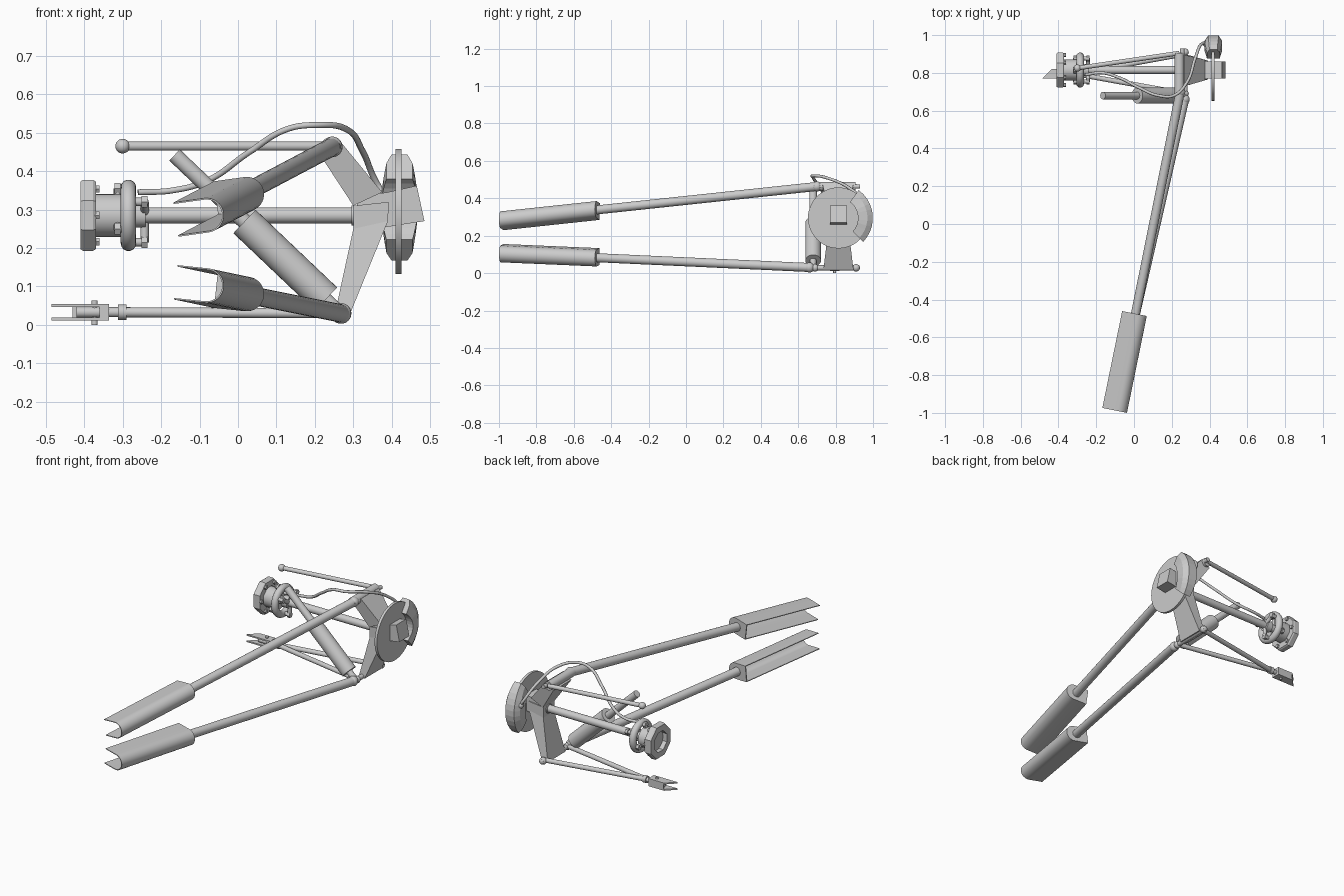
import bpy, bmesh, math
from mathutils import Vector, Matrix

if "Cube" in bpy.data.objects:
    bpy.data.objects.remove(bpy.data.objects["Cube"])


def finish(name, bm, smooth=True):
    bmesh.ops.recalc_face_normals(bm, faces=bm.faces)
    me = bpy.data.meshes.new(name)
    bm.to_mesh(me)
    bm.free()
    ob = bpy.data.objects.new(name, me)
    bpy.context.collection.objects.link(ob)
    if smooth:
        bpy.ops.object.select_all(action='DESELECT')
        ob.select_set(True)
        bpy.context.view_layer.objects.active = ob
        bpy.ops.object.shade_smooth_by_angle(angle=math.radians(35))
    return ob


def rod(name, a, b, r, n=24):
    a, b = Vector(a), Vector(b)
    bm = bmesh.new()
    rot = Vector((0, 0, 1)).rotation_difference(b - a).to_matrix().to_4x4()
    bmesh.ops.create_cone(bm, cap_ends=True, segments=n, radius1=r, radius2=r, depth=(b - a).length,
                          matrix=Matrix.Translation((a + b) / 2) @ rot)
    return finish(name, bm, n > 8)


def ball(name, c, r):
    bm = bmesh.new()
    bmesh.ops.create_uvsphere(bm, u_segments=20, v_segments=12, radius=r, matrix=Matrix.Translation(c))
    return finish(name, bm)


def loft(name, rings, closed=False, smooth=False):
    bm = bmesh.new()
    vs = [[bm.verts.new(p) for p in ring] for ring in rings]
    n = len(vs[0])
    pairs = list(zip(vs, vs[1:])) + ([(vs[-1], vs[0])] if closed else [])
    for p, q in pairs:
        for i in range(n):
            bm.faces.new((p[i], p[(i + 1) % n], q[(i + 1) % n], q[i]))
    if not closed:
        bm.faces.new(vs[0])
        bm.faces.new(vs[-1])
    return finish(name, bm, smooth)


def slab(x0, x1, y0, y1, z0, z1=None):
    z1 = z0 if z1 is None else z1
    return [(x0, y0, z0), (x1, y0, z1), (x1, y1, z1), (x0, y1, z0)]


YC, ZC = 0.815, 0.285

# Brake disc and caliper wrapped round its rear edge
rod('brake_disc', (0.41, YC, 0.295), (0.425, YC, 0.295), 0.163, 48)
arc = []
N = 10
for i in range(N + 1):
    a = math.radians(-44 + 98 * i / N)
    w = 0.034 + 0.012 * min(1, 3 * min(i, N - i) / N)
    arc.append([(0.42 + s * k, YC + r * math.cos(a), 0.295 + r * math.sin(a))
                for s, k, r in ((-1, w, 0.105), (1, w, 0.105), (1, w, 0.155),
                                (1, w * 0.6, 0.184), (-1, w * 0.6, 0.184), (-1, w, 0.155))])
loft('brake_caliper', arc)

# Upright: upper limb, lower limb and tilted stub axle box
loft('upright_upper', [slab(0.215, 0.268, 0.73, 0.895, 0.44, 0.475),
                       slab(0.30, 0.375, 0.76, 0.87, 0.31, 0.345)])
loft('upright_lower', [slab(0.30, 0.392, 0.765, 0.865, 0.31, 0.32),
                       slab(0.30, 0.39, 0.765, 0.865, 0.25, 0.27),
                       slab(0.25, 0.288, 0.735, 0.895, 0.02, 0.02)])
loft('stub_axle', [[(x, YC - 0.045, z0), (x, YC + 0.045, z0), (x, YC + 0.045, z1), (x, YC - 0.045, z1)]
                   for x, z0, z1 in ((0.31, 0.25, 0.333), (0.388, 0.255, 0.345), (0.485, 0.27, 0.31))]
     [:2] + [[(0.485, YC - 0.045, 0.27), (0.485, YC + 0.045, 0.27),
              (0.465, YC + 0.045, 0.362), (0.465, YC - 0.045, 0.362)]])

# Pivot bars through the upright ends
rod('upper_pivot', (0.24, 0.69, 0.463), (0.24, 0.905, 0.463), 0.025)
rod('upper_pivot_pin', (0.255, 0.68, 0.463), (0.255, 0.93, 0.463), 0.012)
rod('lower_pivot', (0.27, 0.665, 0.028), (0.27, 0.925, 0.028), 0.014)
for y in (0.69, 0.91):
    ball('lower_pivot_bush', (0.27, y, 0.028), 0.02)

# Drive shaft and flexible doughnut coupling
rod('drive_shaft', (-0.31, YC, ZC), (0.33, YC, ZC), 0.021)
rod('shaft_collar', (0.295, YC, ZC), (0.33, YC, ZC), 0.026)


def ring_pts(x, r, n, off=0.0):
    return [(x, YC + r * math.cos(2 * math.pi * (i + off) / n), ZC + r * math.sin(2 * math.pi * (i + off) / n))
            for i in range(n)]


loft('output_flange', [ring_pts(x, r, 8, 0.5) for x, r in
                       ((-0.41, 0.06), (-0.41, 0.095), (-0.403, 0.1), (-0.377, 0.1),
                        (-0.37, 0.095), (-0.37, 0.06))], closed=True)
rod('flange_hub', (-0.385, YC, ZC), (-0.305, YC, ZC), 0.056)
loft('rubber_coupling', [ring_pts(-0.285 + 0.02 * math.cos(t), 0.073 + 0.02 * math.sin(t), 36)
                         for t in [2 * math.pi * k / 14 for k in range(14)]], closed=True, smooth=True)
rod('coupling_hub', (-0.275, YC, ZC), (-0.24, YC, ZC), 0.032)
for i in range(6):
    a = math.radians(60 * i + 30)
    y, z = YC + 0.07 * math.cos(a), ZC + 0.07 * math.sin(a)
    x0, x1 = (-0.32, -0.285) if i % 2 else (-0.285, -0.235)
    rod('coupling_bolt', (x0, y, z), (x1, y, z), 0.011, 12)
    xe = -0.313 if i % 2 else -0.243
    rod('coupling_bolt_head', (xe - 0.008, y, z), (xe + 0.008, y, z), 0.017, 6)
    rod('spider_leg', (xe, YC, ZC), (xe, y, z), 0.011, 12)
    b = a + math.radians(30)
    y, z = YC + 0.079 * math.cos(b), ZC + 0.079 * math.sin(b)
    rod('flange_bolt', (-0.38, y, z), (-0.36, y, z), 0.011, 6)

# Upper lateral link
rod('upper_link', (-0.30, 0.825, 0.465), (0.24, 0.905, 0.465), 0.012)
ball('upper_link_ball', (-0.30, 0.825, 0.465), 0.019)

# Lower wishbone with fork bracket
apex = Vector((-0.31, 0.795, 0.033))
for y in (0.69, 0.90):
    rod('lower_wishbone_leg', apex, (0.27, y, 0.03), 0.013)
rod('wishbone_joint', (-0.345, 0.795, 0.033), (-0.28, 0.795, 0.033), 0.013)
rod('wishbone_collar', (-0.312, 0.795, 0.033), (-0.29, 0.795, 0.033), 0.02)
for z in (0.011, 0.047):
    plan = [(-0.485, 0.77), (-0.335, 0.77), (-0.335, 0.82), (-0.435, 0.82)]
    loft('fork_plate', [[(x, y, zz) for x, y in plan] for zz in (z, z + 0.008)])
loft('fork_web', [slab(-0.36, -0.335, 0.77, 0.82, z) for z in (0.012, 0.054)])
loft('fork_back', [slab(-0.43, -0.335, 0.812, 0.82, z) for z in (0.012, 0.054)])
rod('fork_tongue', (-0.42, 0.795, 0.033), (-0.34, 0.795, 0.033), 0.014)
rod('fork_pin', (-0.373, 0.795, 0.0), (-0.373, 0.795, 0.064), 0.008, 12)

# Damper
top, bot = Vector((-0.165, 0.68, 0.442)), Vector((0.268, 0.68, 0.03))
rod('damper_rod', top, top.lerp(bot, 0.6), 0.02)
rod('damper_body', top.lerp(bot, 0.42), top.lerp(bot, 0.91), 0.042, 32)
rod('damper_eye', top.lerp(bot, 0.88), bot, 0.017)


# Trailing arms: tube ending in an open U-shaped channel
def trailing_arm(name, p0, p1, p2, roll):
    p0, p1, p2 = Vector(p0), Vector(p1), Vector(p2)
    rod(name + '_tube', p0, p1.lerp(p2, 0.02), 0.024)
    ball(name + '_bush', p0, 0.027)
    r, th = 0.045, 0.004
    outer = [(-0.065, r)] + [(0.015 + r * math.sin(t), r * math.cos(t))
                             for t in [math.pi * k / 16 for k in range(17)]] + [(-0.065, -r)]
    k = (r - th) / r
    inner = [(0.015 + (x - 0.015) * k if x > 0.015 else x, z * k) for x, z in reversed(outer)]
    m = Matrix.Rotation(roll, 2)

    def place(c, pts):
        out = []
        for q in pts:
            v = m @ Vector(q)
            out.append((c.x + v.x, c.y - 0.2 * v.x, c.z + v.y))
        return out
    loft(name + '_channel', [place(c, outer + inner) for c in (p1, p2)], smooth=True)
    loft(name + '_end_cap', [place(c, outer) for c in (p1, p1.lerp(p2, 0.01))], smooth=True)


trailing_arm('upper_trailing_arm', (0.245, 0.70, 0.463), (0.008, -0.475, 0.338), (-0.097, -0.988, 0.283),
             math.radians(8))
trailing_arm('lower_trailing_arm', (0.268, 0.66, 0.03), (0.008, -0.475, 0.082), (-0.097, -0.988, 0.104),
             math.radians(-6))

# Brake hose
pts = [(-0.26, 0.79, 0.345), (-0.17, 0.80, 0.35), (-0.08, 0.775, 0.375), (0.03, 0.72, 0.45), (0.13, 0.68, 0.51),
       (0.21, 0.68, 0.52), (0.28, 0.75, 0.51), (0.325, 0.88, 0.45), (0.36, 0.955, 0.37), (0.385, 0.955, 0.33)]
cu = bpy.data.curves.new('brake_hose', 'CURVE')
cu.dimensions = '3D'
cu.bevel_depth = 0.008
cu.bevel_resolution = 3
cu.use_fill_caps = True
sp = cu.splines.new('BEZIER')
sp.bezier_points.add(len(pts) - 1)
for b, p in zip(sp.bezier_points, pts):
    b.co = p
    b.handle_left_type = b.handle_right_type = 'AUTO'
bpy.context.collection.objects.link(bpy.data.objects.new('brake_hose', cu))
ball('hose_union', (0.382, 0.955, 0.335), 0.018)
